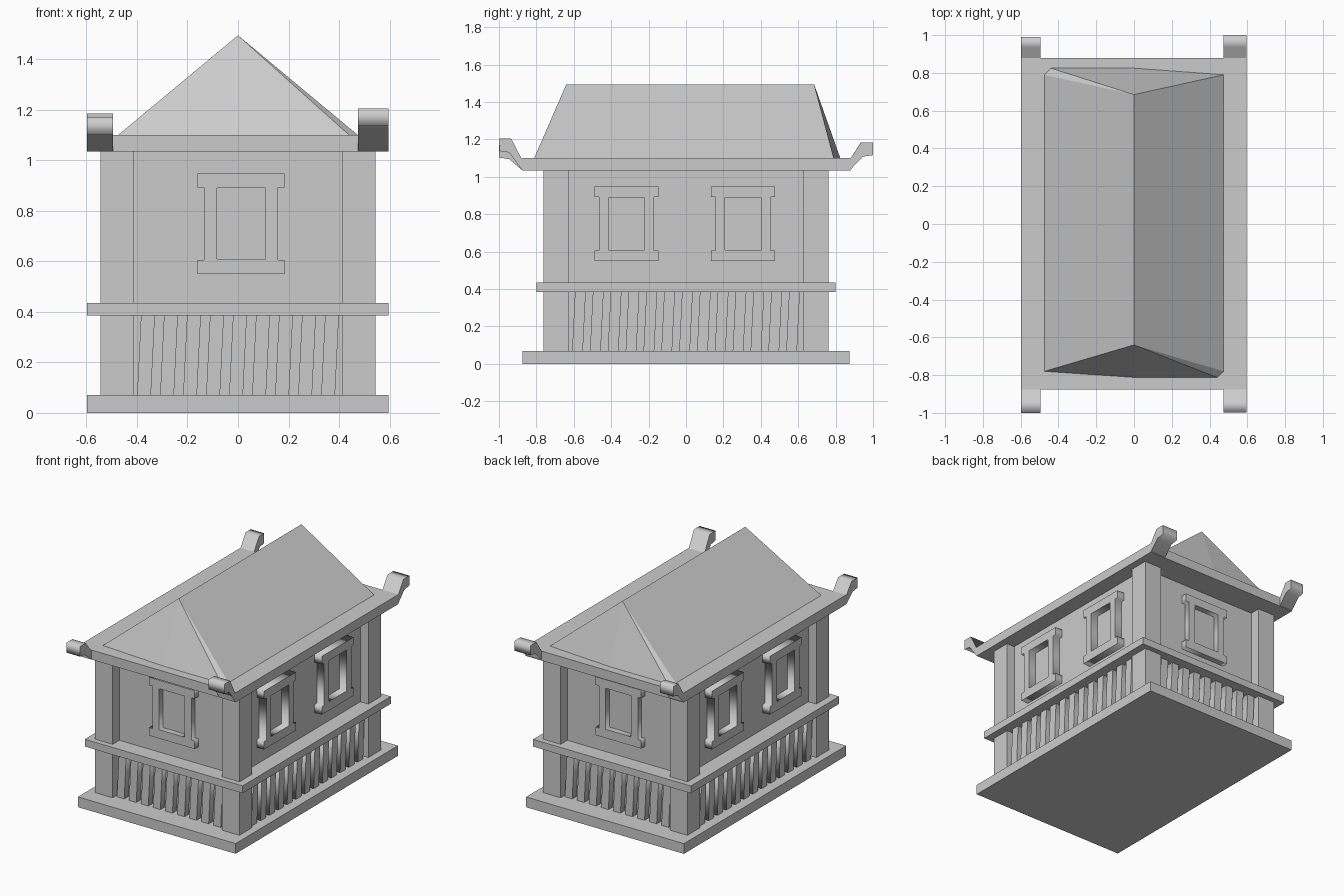
import bpy, bmesh
from math import radians
from mathutils import Matrix

if "Cube" in bpy.data.objects:
    bpy.data.objects.remove(bpy.data.objects["Cube"])


def link_mesh(name, bm):
    bmesh.ops.recalc_face_normals(bm, faces=bm.faces)
    me = bpy.data.meshes.new(name)
    bm.to_mesh(me)
    bm.free()
    ob = bpy.data.objects.new(name, me)
    bpy.context.collection.objects.link(ob)
    return ob


def box(name, x0, x1, y0, y1, z0, z1):
    bm = bmesh.new()
    m = Matrix.Translation(((x0 + x1) / 2, (y0 + y1) / 2, (z0 + z1) / 2))
    bmesh.ops.create_cube(bm, size=1, matrix=m @ Matrix.Diagonal((x1 - x0, y1 - y0, z1 - z0, 1)))
    return link_mesh(name, bm)


def prism(name, outlines, n0, n1, angle):
    """Extrude 2D outlines (later ones are holes) outwards from n0 to n1 on the side
    at the given turn: 0 front, 90 right, 180 back, -90 left."""
    cu = bpy.data.curves.new(name, 'CURVE')
    cu.dimensions = '2D'
    cu.fill_mode = 'BOTH'
    cu.extrude = (n1 - n0) / 2
    for pts in outlines:
        sp = cu.splines.new('POLY')
        sp.points.add(len(pts) - 1)
        for p, (u, v) in zip(sp.points, pts):
            p.co = (u, v, 0, 1)
        sp.use_cyclic_u = True
    tmp = bpy.data.objects.new(name + "_outline", cu)
    bm = bmesh.new()
    me = bpy.data.meshes.new_from_object(tmp)
    bm.from_mesh(me)
    bpy.data.objects.remove(tmp)
    bpy.data.meshes.remove(me)
    bpy.data.curves.remove(cu)
    bmesh.ops.remove_doubles(bm, verts=bm.verts, dist=1e-5)
    m = (Matrix.Rotation(radians(angle), 4, 'Z') @ Matrix.Rotation(radians(90), 4, 'X')
         @ Matrix.Translation((0, 0, (n0 + n1) / 2)))
    bm.transform(m)
    return link_mesh(name, bm)


# Base, walls, middle rail and eaves
box("base_slab", -0.597, 0.595, -0.875, 0.875, 0, 0.07)
box("walls", -0.485, 0.485, -0.69, 0.69, 0.06, 1.05)
box("middle_rail", -0.597, 0.595, -0.80, 0.80, 0.385, 0.435)
box("eaves_slab", -0.597, 0.595, -0.875, 0.88, 1.035, 1.10)

# Corner posts
for sx in (-1, 1):
    for sy in (-1, 1):
        xs = sorted((sx * 0.413, sx * 0.545))
        ys = sorted((sy * 0.628, sy * 0.763))
        box("corner_post", *xs, *ys, 0.065, 1.04)

# Leaning slats below the rail
for angle, half, face, count in ((0, 0.41, 0.69, 9), (180, 0.41, 0.69, 9),
                                 (90, 0.62, 0.485, 13), (-90, 0.62, 0.485, 13)):
    pitch = 2 * half / count
    for i in range(count):
        u = -half + (i + 0.2) * pitch
        w = pitch * 0.6
        prism("slat", [[(u - 0.008, 0.065), (u + w - 0.008, 0.065),
                        (u + w + 0.008, 0.39), (u + 0.008, 0.39)]],
              face - 0.01, face + 0.045, angle)


# Window frames with projecting head and sill
def window(centre, face, depth, angle):
    a, b, c = 0.172, 0.147, 0.096
    half = [(a, 0.55), (a, 0.605), (b, 0.605), (b, 0.893), (a, 0.893), (a, 0.948)]
    outer = [(centre + u, v) for u, v in half] + [(centre - u, v) for u, v in reversed(half)]
    hole = [(centre - c, 0.61), (centre - c, 0.89), (centre + c, 0.89), (centre + c, 0.61)]
    prism("window_frame", [outer, hole], face - 0.01, face + depth, angle)


window(0.012, 0.69, 0.04, 0)
window(0.0, 0.69, 0.04, 180)
for angle in (90, -90):
    window(-0.318, 0.485, 0.055, angle)
    window(0.305, 0.485, 0.055, angle)

# Upturned corner tips of the eaves: x range, end, height of tip, reach
for x0, x1, s, top, reach in ((0.475, 0.595, -1, 1.205, 0.997), (0.475, 0.595, 1, 1.183, 1.0),
                              (-0.597, -0.495, -1, 1.17, 1.0), (-0.597, -0.495, 1, 1.185, 0.99)):
    pts = [(0.85, 1.036), (0.877, 1.036), (0.945, top - 0.075), (reach, top - 0.067),
           (reach, top), (0.935, top), (0.88, 1.099), (0.85, 1.099)]
    prism("eave_tip", [[(s * y, z) for y, z in pts]], x0, x1, 90)

# Hipped roof
bm = bmesh.new()
front = [(-0.475, -0.78), (0, -0.812), (0.44, -0.812), (0.475, -0.78)]
back = [(0.475, 0.79), (0, 0.825), (-0.44, 0.825), (-0.475, 0.79)]
f = [bm.verts.new((x, y, 1.10)) for x, y in front]
b = [bm.verts.new((x, y, 1.10)) for x, y in back]
rf = bm.verts.new((0, -0.64, 1.495))
rb = bm.verts.new((0, 0.685, 1.495))
for i in range(3):
    bm.faces.new((f[i], f[i + 1], rf))
    bm.faces.new((b[i], b[i + 1], rb))
bm.faces.new((f[3], b[0], rb, rf))
bm.faces.new((b[3], f[0], rf, rb))
bm.faces.new(f + b)
link_mesh("roof", bm)
